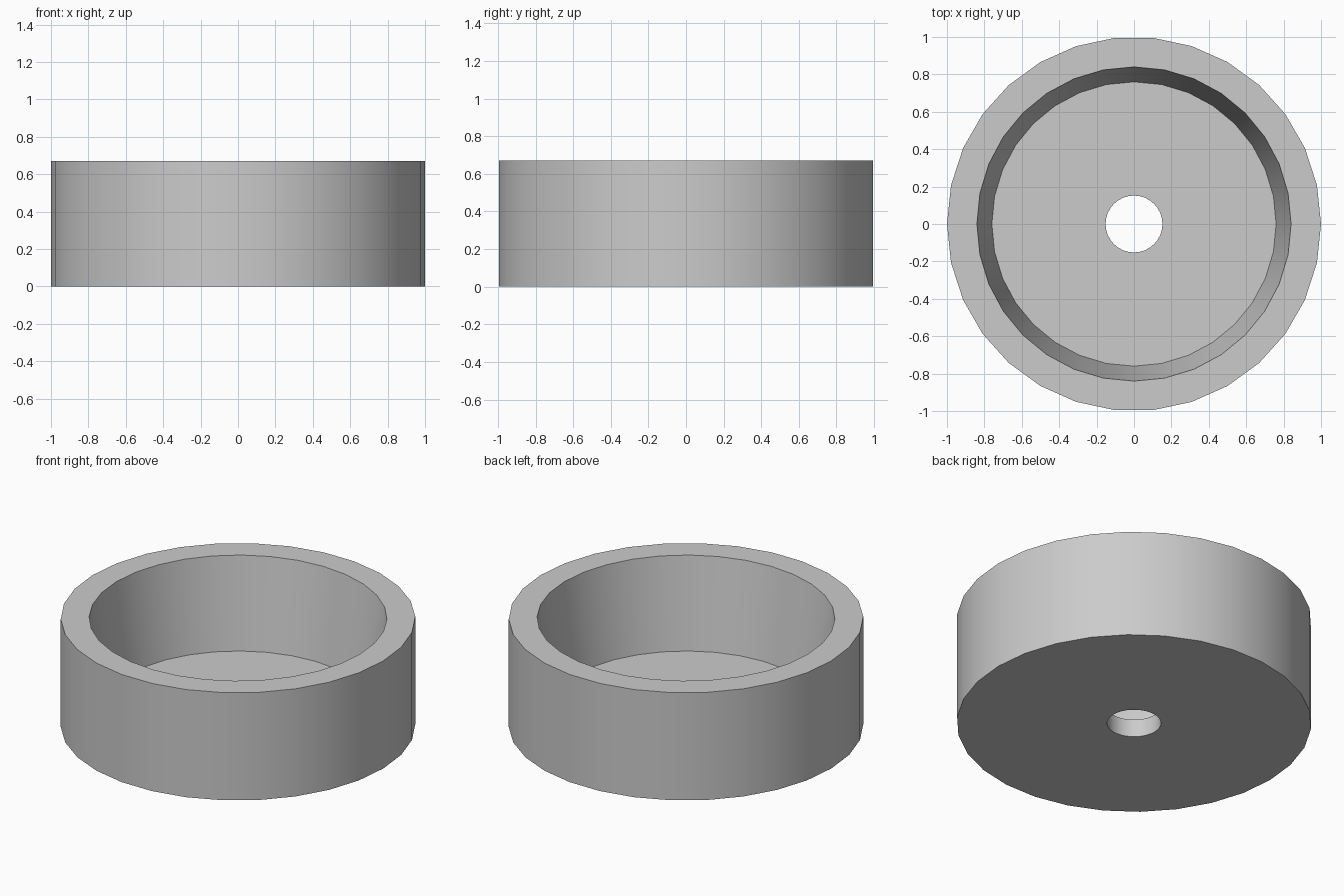
import bpy
import bmesh
import math
from mathutils import Vector

cube = bpy.data.objects.get("Cube")
if cube:
    bpy.data.objects.remove(cube, do_unlink=True)

HEIGHT = 0.67
FLOOR = 0.11

grey = bpy.data.materials.new("plain grey")
grey.use_nodes = True
colour = (0.6, 0.6, 0.6, 1)
grey.diffuse_color = colour
grey.node_tree.nodes["Principled BSDF"].inputs["Base Color"].default_value = colour

bm = bmesh.new()


def ring(radius, z, sides):
    """Closed loop of edges at height z."""
    verts = []
    for i in range(sides):
        a = math.tau * i / sides
        verts.append(bm.verts.new((radius * math.cos(a), radius * math.sin(a), z)))
    return [bm.edges.new((verts[i - 1], verts[i])) for i in range(sides)]


def wall(lower, upper):
    bmesh.ops.bridge_loops(bm, edges=lower + upper)


def flat_ring(outer, inner, up):
    bmesh.ops.triangle_fill(bm, edges=outer + inner, use_beauty=True,
                            normal=Vector((0, 0, up)))


# Outer drum, tapered bowl and drain hole loops
outer_low, outer_top = ring(1, 0, 30), ring(1, HEIGHT, 30)
bowl_top, bowl_low = ring(0.84, HEIGHT, 32), ring(0.76, FLOOR, 32)
hole_top, hole_low = ring(0.152, FLOOR, 32), ring(0.152, 0, 32)

# Upright surfaces
wall(outer_low, outer_top)
wall(bowl_low, bowl_top)
wall(hole_low, hole_top)

# Rim, bowl floor and underside
flat_ring(outer_top, bowl_top, 1)
flat_ring(bowl_low, hole_top, 1)
flat_ring(outer_low, hole_low, -1)
bmesh.ops.recalc_face_normals(bm, faces=bm.faces[:])

mesh = bpy.data.meshes.new("round_pot")
bm.to_mesh(mesh)
bm.free()
mesh.materials.append(grey)
pot = bpy.data.objects.new("round_pot", mesh)
bpy.context.collection.objects.link(pot)

# Smooth walls, crisp rims
bpy.ops.object.select_all(action="DESELECT")
pot.select_set(True)
bpy.context.view_layer.objects.active = pot
bpy.ops.object.shade_smooth_by_angle(angle=math.radians(30))
